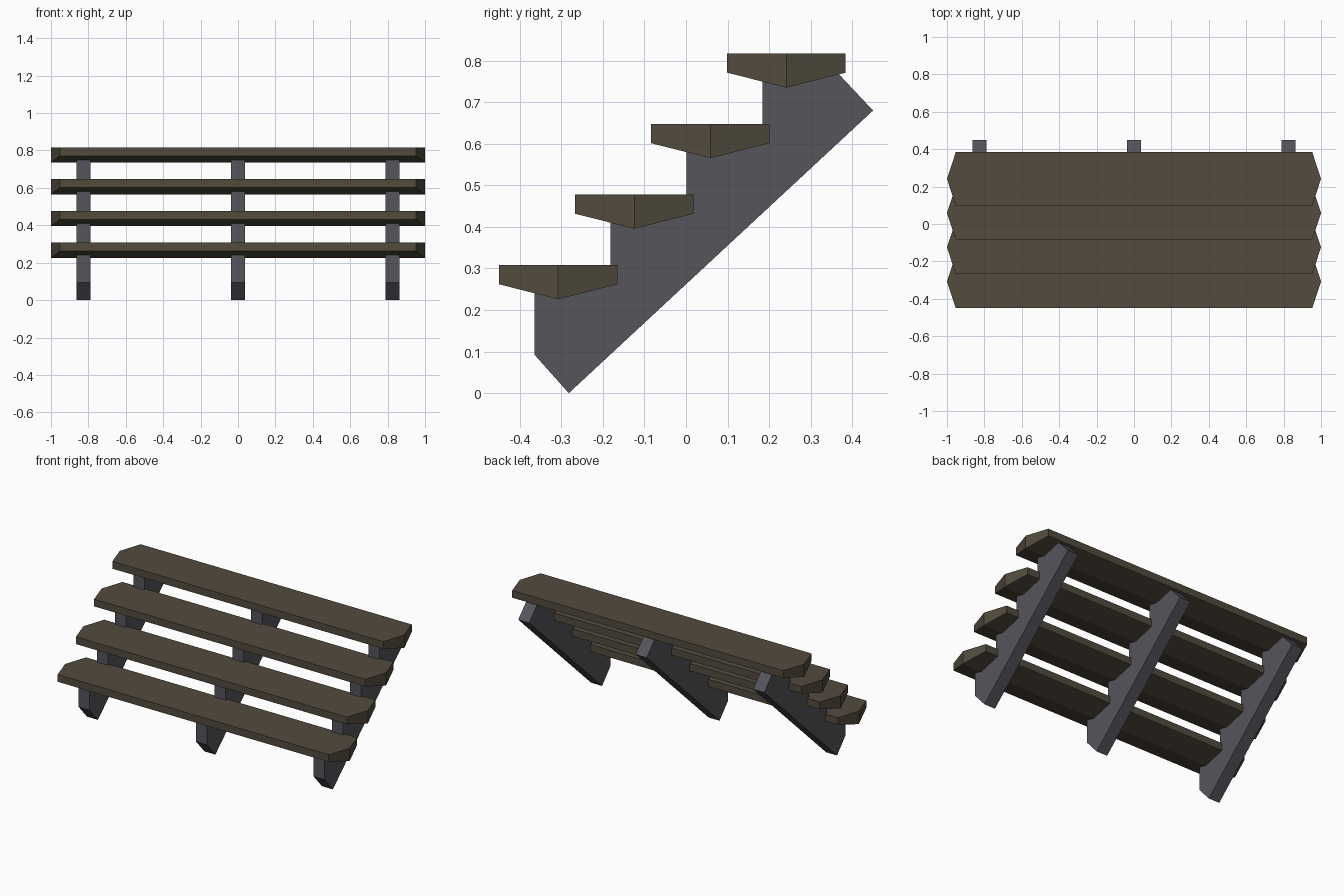
import bpy

if "Cube" in bpy.data.objects:
    bpy.data.objects.remove(bpy.data.objects["Cube"])

RUN, RISE, STEPS = 0.183, 0.1697, 4


def material(name, color):
    m = bpy.data.materials.new(name)
    m.diffuse_color = (*color, 1)
    m.use_nodes = True
    m.node_tree.nodes["Principled BSDF"].inputs["Base Color"].default_value = m.diffuse_color
    return m


def prism(name, bottom, top, mat):
    """Solid joining two matching outlines."""
    n = len(bottom)
    faces = [tuple(reversed(range(n))), tuple(range(n, 2 * n))]
    faces += [(i, (i + 1) % n, n + (i + 1) % n, n + i) for i in range(n)]
    return make(name, bottom + top, faces, mat)


def make(name, verts, faces, mat):
    me = bpy.data.meshes.new(name)
    me.from_pydata(verts, [], faces)
    me.materials.append(mat)
    ob = bpy.data.objects.new(name, me)
    bpy.context.collection.objects.link(ob)
    return ob


wood = material("dark_wood", (0.085, 0.070, 0.047))
beam = material("grey_beam", (0.092, 0.089, 0.105))

# Treads: pointed-end planks with a V-shaped underside
half, inset, tip = 0.1425, 0.953, 1.0
plan = [(-inset, -half), (inset, -half), (tip, 0), (inset, half), (-inset, half), (-tip, 0)]
under = [-0.046, -0.046, -0.082, -0.046, -0.046, -0.082]
plank_faces = [(0, 5, 2, 1), (5, 4, 3, 2), tuple(range(6, 12))]
plank_faces += [(i, (i + 1) % 6, 6 + (i + 1) % 6, 6 + i) for i in range(6)]
for s in range(STEPS):
    verts = [(x, y, z) for (x, y), z in zip(plan, under)] + [(x, y, 0) for x, y in plan]
    tread = make(f"tread_{s + 1}", verts, plank_faces, wood)
    tread.location = (0, -0.3075 + s * RUN, 0.308 + s * RISE)

# Stringers: sawtooth beams, step seats hidden inside the treads
profile = [(-0.365, 0.093), (-0.282, 0.0), (0.45, 0.68), (0.358, 0.778)]
for s in reversed(range(STEPS)):
    y, z = -0.365 + s * RUN, 0.269 + s * RISE
    if s < STEPS - 1:
        profile.append((y + RUN, z))
    profile.append((y, z))
for name, x in (("left", -0.826), ("middle", 0), ("right", 0.826)):
    sides = [[(x + dx, y, z) for y, z in profile] for dx in (-0.0385, 0.0385)]
    prism(f"{name}_stringer", sides[0], sides[1], beam)
